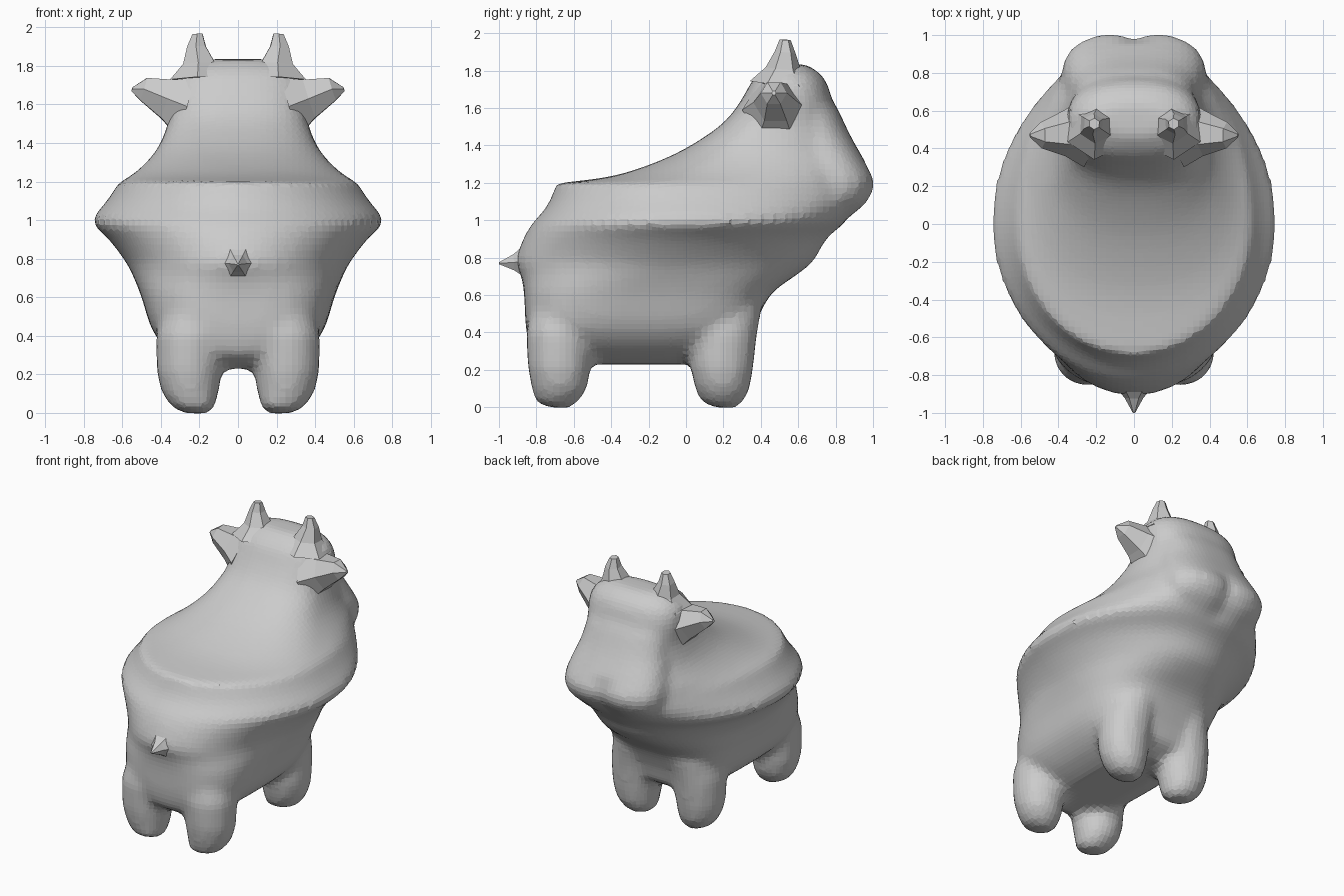
import bpy, bmesh, math
from mathutils import Vector

if "Cube" in bpy.data.objects:
    bpy.data.objects.remove(bpy.data.objects["Cube"])


def loft(bm, rings):
    """Skin a closed tube through rings of equal point count."""
    vs = [[bm.verts.new(p) for p in r] for r in rings]
    n = len(vs[0])
    for a, b in zip(vs, vs[1:]):
        for i in range(n):
            j = (i + 1) % n
            bm.faces.new((a[i], a[j], b[j], b[i]))
    bm.faces.new(vs[0][::-1])
    bm.faces.new(vs[-1])


def finish(bm, name):
    bmesh.ops.recalc_face_normals(bm, faces=bm.faces)
    me = bpy.data.meshes.new(name)
    bm.to_mesh(me)
    bm.free()
    ob = bpy.data.objects.new(name, me)
    bpy.context.collection.objects.link(ob)
    return ob


def slice_ring(z, yb, yc, yf, w, n, count=64):
    """Horizontal egg-shaped slice: back end, widest y, front end, half width."""
    pts = []
    for i in range(count):
        t = 2 * math.pi * i / count
        c, s = math.cos(t), math.sin(t)
        x = w * math.copysign(abs(c) ** (2 / n), c)
        k = abs(s) ** (2 / n)
        y = yc + (yf - yc) * k if s > 0 else yc - (yc - yb) * k
        # twin lobes of the muzzle
        if s > 0 and 1.0 < z < 1.3:
            y -= 0.035 * math.exp(-(x / 0.07) ** 2)
        pts.append((x, y, z))
    return pts


def refine(rows, steps=3):
    """Catmull-Rom interpolation between slices."""
    p = [rows[0]] + rows + [rows[-1]]
    out = []
    for a, b, c, d in zip(p, p[1:], p[2:], p[3:]):
        for k in range(steps):
            t = k / steps
            out.append([0.5 * (2 * q + (r - o) * t + (2 * o - 5 * q + 4 * r - s) * t * t
                               + (3 * q - o - 3 * r + s) * t ** 3)
                        for o, q, r, s in zip(a, b, c, d)])
    return out + [rows[-1]]


def tube(bm, stations, sides):
    """Loft round rings (x, y, z, radius) facing along the overall path."""
    d = Vector(stations[-1][:3]) - Vector(stations[0][:3])
    q = d.to_track_quat('Z', 'Y')
    rings = []
    for x, y, z, r in stations:
        angles = [2 * math.pi * i / sides for i in range(sides)]
        rings.append([Vector((x, y, z)) + q @ Vector((r * math.cos(a), r * math.sin(a), 0))
                      for a in angles])
    loft(bm, rings)


# Torso slices: z, back y, widest y, front y, half width, squareness
TORSO = [
    (.23, -.70, -.25, .20, .19, 2.5), (.30, -.82, -.25, .32, .33, 3),
    (.42, -.855, -.25, .36, .44, 3.5), (.60, -.865, -.20, .45, .50, 3),
    (.70, -.88, -.15, .58, .54, 2.4), (.78, -.91, -.10, .68, .58, 2.05),
    (.90, -.87, -.05, .75, .67, 2), (.985, -.82, 0, .85, .755, 2),
    (1.04, -.77, 0, .91, .73, 2), (1.10, -.73, 0, .96, .68, 2),
    (1.20, -.69, 0, .98, .615, 2),
]
# Saddle, neck and head slices above the sharp rim
NECK = [
    (1.205, -.62, 0, .98, .60, 2), (1.235, -.40, .10, .97, .55, 2.2),
    (1.295, -.20, .22, .94, .48, 2.3), (1.385, 0, .35, .88, .41, 2.4),
    (1.52, .20, .48, .82, .36, 2.5), (1.65, .30, .52, .78, .36, 2.5),
    (1.74, .35, .53, .75, .34, 2.4), (1.79, .40, .54, .71, .29, 2.4),
    (1.835, .47, .55, .64, .20, 2.2),
]
MUZZLE = [
    (1.03, .55, .72, .90, .28, 2.6), (1.10, .5, .74, .975, .36, 2.8),
    (1.20, .5, .74, 1.015, .385, 2.8), (1.30, .5, .72, .965, .37, 2.8),
    (1.45, .5, .66, .88, .33, 2.6), (1.60, .5, .62, .81, .31, 2.5),
]
bm = bmesh.new()
loft(bm, [slice_ring(*s) for s in refine(TORSO) + refine(NECK)])
loft(bm, [slice_ring(*s) for s in refine(MUZZLE)])

# Four stubby legs, fused into the body below
for side in (-1, 1):
    for y0, toe, lean in ((.19, -.005, .06), (-.68, -.02, .04)):
        tube(bm, [(side * .23, y0 + toe, 0, .07), (side * .235, y0 + toe, .03, .115),
                  (side * .25, y0, .10, .15), (side * .255, y0, .20, .17),
                  (side * .245, y0 + .005, .38, .185),
                  (side * .20, y0 + lean, .62, .17)], 14)
body = finish(bm, "body")

# Blend everything into one soft skin
rm = body.modifiers.new("fuse", 'REMESH')
rm.mode = 'VOXEL'
rm.voxel_size = 0.033
sm = body.modifiers.new("soften", 'SMOOTH')
sm.factor = 0.5
sm.iterations = 4

# Horns and ears, mirrored
for side, label in ((-1, "left"), (1, "right")):
    bm = bmesh.new()
    tube(bm, [(side * .20, .51, 1.73, .17), (side * .20, .52, 1.81, .095),
              (side * .215, .53, 1.90, .055), (side * .21, .53, 1.965, .03)], 6)
    finish(bm, label + "_horn")
    bm = bmesh.new()
    tube(bm, [(side * .27, .48, 1.59, .18), (side * .37, .48, 1.63, .12),
              (side * .49, .47, 1.68, .07), (side * .55, .47, 1.68, .012)], 6)
    finish(bm, label + "_ear")

# Tail stub
bm = bmesh.new()
tube(bm, [(0, -.84, .78, .12), (0, -.92, .775, .05), (0, -1.0, .77, .006)], 6)
finish(bm, "tail")
